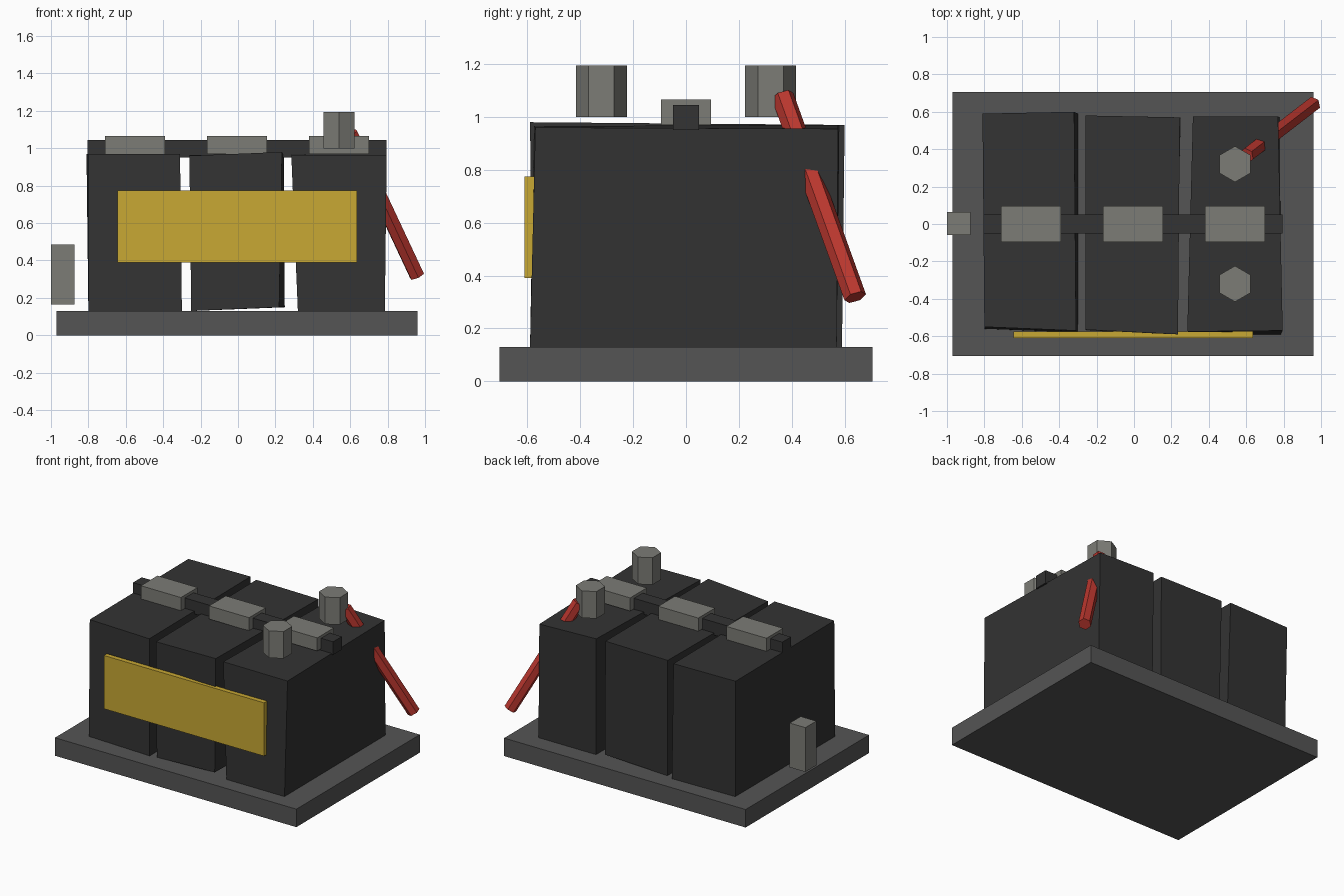
import bpy
import bmesh
from mathutils import Vector

cube = bpy.data.objects.get("Cube")
if cube:
    bpy.data.objects.remove(cube, do_unlink=True)


def material(name, r, g, b):
    mat = bpy.data.materials.new(name)
    mat.use_nodes = True
    color = (r, g, b, 1)
    mat.diffuse_color = color
    bsdf = mat.node_tree.nodes["Principled BSDF"]
    bsdf.inputs["Base Color"].default_value = color
    bsdf.inputs["Roughness"].default_value = 0.8
    return mat


charcoal = material("charcoal", 0.033, 0.033, 0.033)
tray_grey = material("tray grey", 0.09, 0.09, 0.09)
metal = material("metal grey", 0.2, 0.2, 0.18)
yellow = material("label yellow", 0.578, 0.392, 0.034)
red = material("cable red", 0.5, 0.038, 0.028)


def finish(name, bm, mat):
    bmesh.ops.recalc_face_normals(bm, faces=bm.faces)
    mesh = bpy.data.meshes.new(name)
    bm.to_mesh(mesh)
    bm.free()
    mesh.materials.append(mat)
    obj = bpy.data.objects.new(name, mesh)
    bpy.context.collection.objects.link(obj)
    return obj


def box(name, mat, xs, ys, zs):
    """Box spanning the given ranges."""
    bm = bmesh.new()
    bmesh.ops.create_cube(bm, size=1)
    for v in bm.verts:
        v.co = [span[0] if c < 0 else span[1] for c, span in zip(v.co, (xs, ys, zs))]
    return finish(name, bm, mat)


def hex_rod(name, mat, start, end, radius):
    """Six-sided rod between two points."""
    start, end = Vector(start), Vector(end)
    axis = end - start
    bm = bmesh.new()
    bmesh.ops.create_cone(bm, cap_ends=True, segments=6, radius1=radius,
                          radius2=radius, depth=axis.length)
    obj = finish(name, bm, mat)
    obj.location = (start + end) / 2
    obj.rotation_mode = "QUATERNION"
    obj.rotation_quaternion = axis.to_track_quat("Z", "Y")
    return obj


def crooked_block(name, mat, bottom, top):
    """Slightly uneven block between two four-cornered outlines."""
    bm = bmesh.new()
    low = [bm.verts.new(p) for p in bottom]
    high = [bm.verts.new(p) for p in top]
    bm.faces.new(low)
    bm.faces.new(high)
    for i in range(4):
        j = (i + 1) % 4
        bm.faces.new((low[i], low[j], high[j], high[i]))
    return finish(name, bm, mat)


# Tray
box("tray", tray_grey, (-0.97, 0.96), (-0.705, 0.705), (0, 0.13))

# Battery cells, corners in order: front right, front left, back left, back right
crooked_block("right_cell", charcoal,
              [(-0.8, -0.56, 0.13), (-0.3, -0.58, 0.13), (-0.3, 0.59, 0.13), (-0.8, 0.58, 0.13)],
              [(-0.8, -0.55, 0.97), (-0.31, -0.57, 0.97), (-0.32, 0.6, 0.97), (-0.81, 0.59, 0.97)])
crooked_block("middle_cell", charcoal,
              [(-0.25, -0.57, 0.13), (0.22, -0.58, 0.15), (0.25, 0.57, 0.15), (-0.25, 0.57, 0.13)],
              [(-0.26, -0.565, 0.96), (0.235, -0.59, 0.98), (0.245, 0.57, 0.97), (-0.26, 0.58, 0.97)])
crooked_block("left_cell", charcoal,
              [(0.32, -0.59, 0.13), (0.785, -0.59, 0.13), (0.78, 0.57, 0.13), (0.32, 0.57, 0.13)],
              [(0.285, -0.575, 0.965), (0.795, -0.57, 0.96), (0.77, 0.575, 0.955), (0.315, 0.575, 0.97)])

# Front label
box("front_label", yellow, (-0.645, 0.635), (-0.61, -0.575), (0.39, 0.775))

# Hold-down bar with its clips
box("hold_down_bar", charcoal, (-0.805, 0.795), (-0.05, 0.05), (0.95, 1.045))
for label, x in (("right", -0.55), ("middle", -0.005), ("left", 0.54)):
    box(label + "_clip", metal, (x - 0.16, x + 0.16), (-0.095, 0.095), (0.97, 1.065))

# Terminals
for label, y in (("front", -0.32), ("back", 0.32)):
    hex_rod(label + "_terminal", metal, (0.54, y, 1), (0.54, y, 1.195), 0.096)

# Side latch and loose cable
box("side_latch", metal, (-1, -0.875), (-0.06, 0.065), (0.165, 0.485))
hex_rod("cable", red, (0.6, 0.365, 1.08), (0.957, 0.64, 0.318), 0.043)
